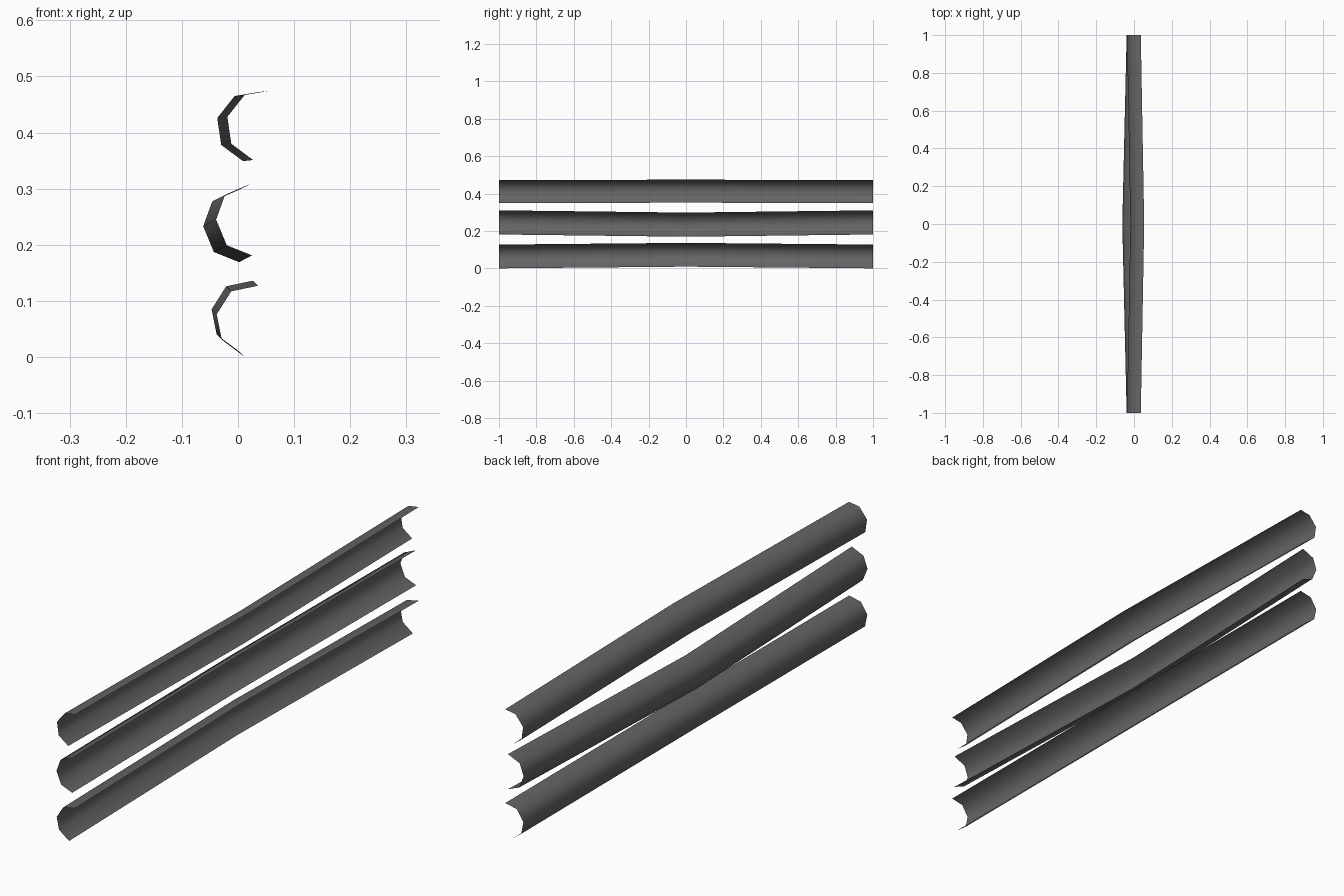
import bpy

if "Cube" in bpy.data.objects:
    bpy.data.objects.remove(bpy.data.objects["Cube"])

# One shared dark grey
grey = bpy.data.materials.new("dark grey")
grey.diffuse_color = (0.13, 0.13, 0.13, 1)
grey.use_nodes = True
grey.node_tree.nodes["Principled BSDF"].inputs["Base Color"].default_value = grey.diffuse_color


def channel(name, profile, bend):
    """Open half-pipe sheet along y, bent at the middle by an (x, z) offset."""
    verts = []
    for y, k in ((-1, 0), (0, 1), (1, 0)):
        verts += [(x + k * bend[0], y, z + k * bend[1]) for x, z in profile]
    n = len(profile)
    faces = [(r * n + i, r * n + i + 1, (r + 1) * n + i + 1, (r + 1) * n + i)
             for r in range(2) for i in range(n - 1)]
    mesh = bpy.data.meshes.new(name)
    mesh.from_pydata(verts, [], faces)
    mesh.materials.append(grey)
    mesh.shade_smooth()
    mesh.update()
    obj = bpy.data.objects.new(name, mesh)
    bpy.context.collection.objects.link(obj)
    return obj


# Three stacked channels, each with its own roll and mid-length bend
channel("lower_channel",
        [(0.036, 0.127), (-0.012, 0.117), (-0.038, 0.076), (-0.029, 0.031), (0.012, 0.0)],
        (-0.009, 0.009))
channel("middle_channel",
        [(0.025, 0.310), (-0.023, 0.289), (-0.039, 0.245), (-0.020, 0.199), (0.025, 0.181)],
        (-0.023, -0.012))
channel("upper_channel",
        [(0.036, 0.472), (-0.006, 0.465), (-0.037, 0.426), (-0.030, 0.378), (0.009, 0.349)],
        (0.018, 0.002))
